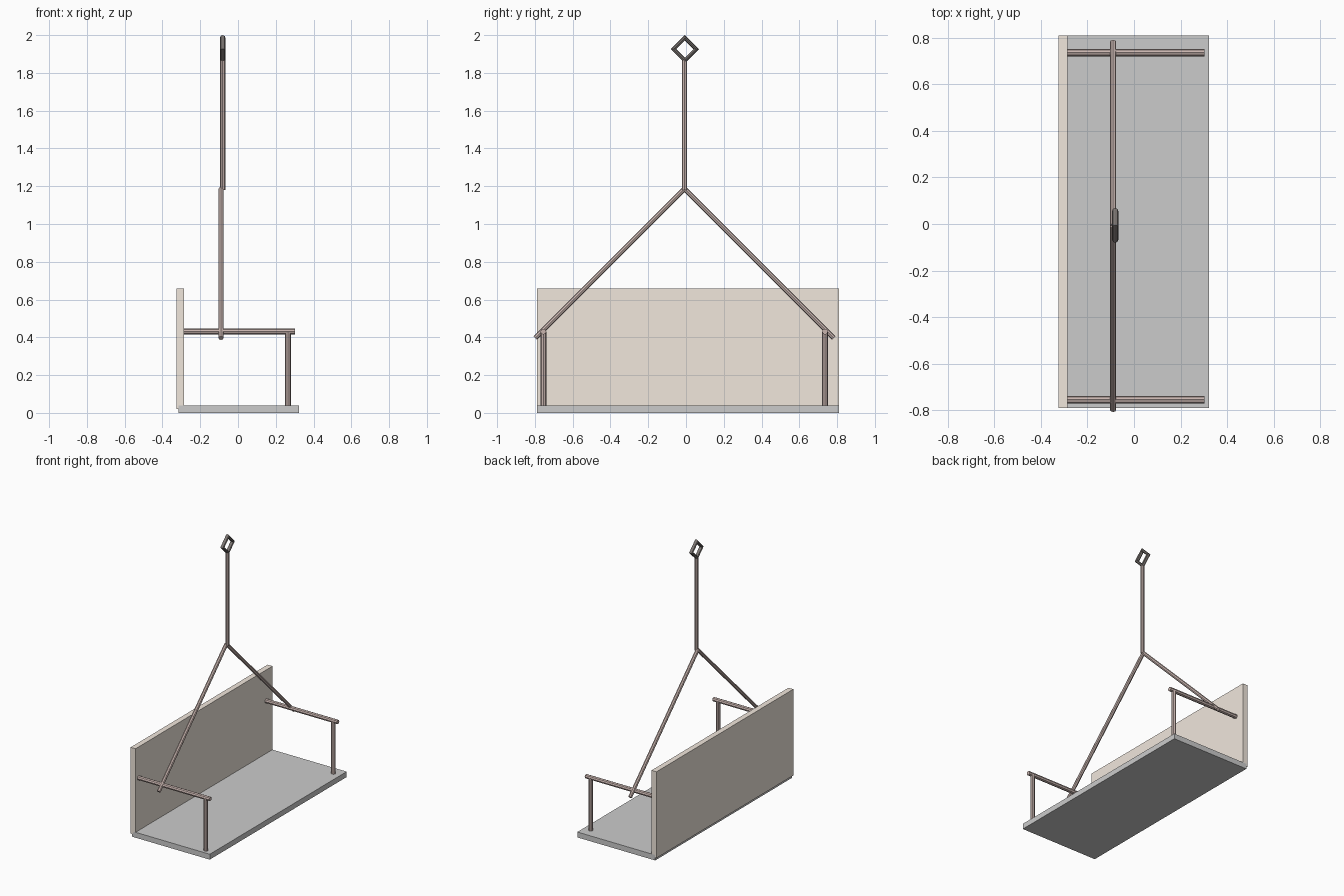
import bpy
from math import pi
from mathutils import Vector

if "Cube" in bpy.data.objects:
    bpy.data.objects.remove(bpy.data.objects["Cube"])


def material(name, rgb):
    m = bpy.data.materials.new(name)
    m.diffuse_color = (*rgb, 1)
    m.use_nodes = True
    m.node_tree.nodes["Principled BSDF"].inputs["Base Color"].default_value = m.diffuse_color
    return m


WOOD = material("tan_wood", (0.88, 0.80, 0.72))
ROD = material("brown_rod", (0.58, 0.46, 0.43))
DARK = material("dark_metal", (0.20, 0.18, 0.17))


def board(name, lo, hi, mat=None):
    lo, hi = Vector(lo), Vector(hi)
    bpy.ops.mesh.primitive_cube_add(size=1, location=(lo + hi) / 2)
    o = bpy.context.object
    o.name = name
    o.scale = hi - lo
    bpy.ops.object.transform_apply(location=False, rotation=False, scale=True)
    if mat:
        o.data.materials.append(mat)


def rod(name, a, b, r):
    a, b = Vector(a), Vector(b)
    bpy.ops.mesh.primitive_cylinder_add(vertices=8, radius=r, depth=(b - a).length,
                                        location=(a + b) / 2)
    o = bpy.context.object
    o.name = name
    o.rotation_euler = (b - a).to_track_quat('Z', 'Y').to_euler()
    o.data.materials.append(ROD)


# Bench boards
board("seat", (-0.315, -0.79, 0), (0.322, 0.81, 0.04))
board("backrest", (-0.325, -0.79, 0.02), (-0.285, 0.81, 0.658), WOOD)

# Armrests, their posts and the slanted hanging rods on each end
CY = -0.008
for side, y in (("left", -0.755), ("right", 0.736)):
    s = 1 if y > 0 else -1
    rod(f"{side}_armrest", (-0.30, y, 0.43), (0.303, y, 0.43), 0.0155)
    rod(f"{side}_arm_post", (0.265, y, 0.03), (0.265, y, 0.43), 0.0155)
    rod(f"{side}_hanger", (-0.09, CY, 1.186), (-0.09, CY + s * 0.79, 0.396), 0.0135)

# Central hanging pole
rod("hanging_pole", (-0.081, CY, 1.18), (-0.081, CY, 1.868), 0.0135)

# Diamond shaped hook ring
bpy.ops.mesh.primitive_torus_add(major_segments=4, minor_segments=8,
                                 major_radius=0.060, minor_radius=0.0145,
                                 location=(-0.081, CY + 0.002, 1.9255),
                                 rotation=(0, pi / 2, 0))
ring = bpy.context.object
ring.name = "hook_ring"
ring.data.materials.append(DARK)
for p in ring.data.polygons:
    p.use_smooth = False
